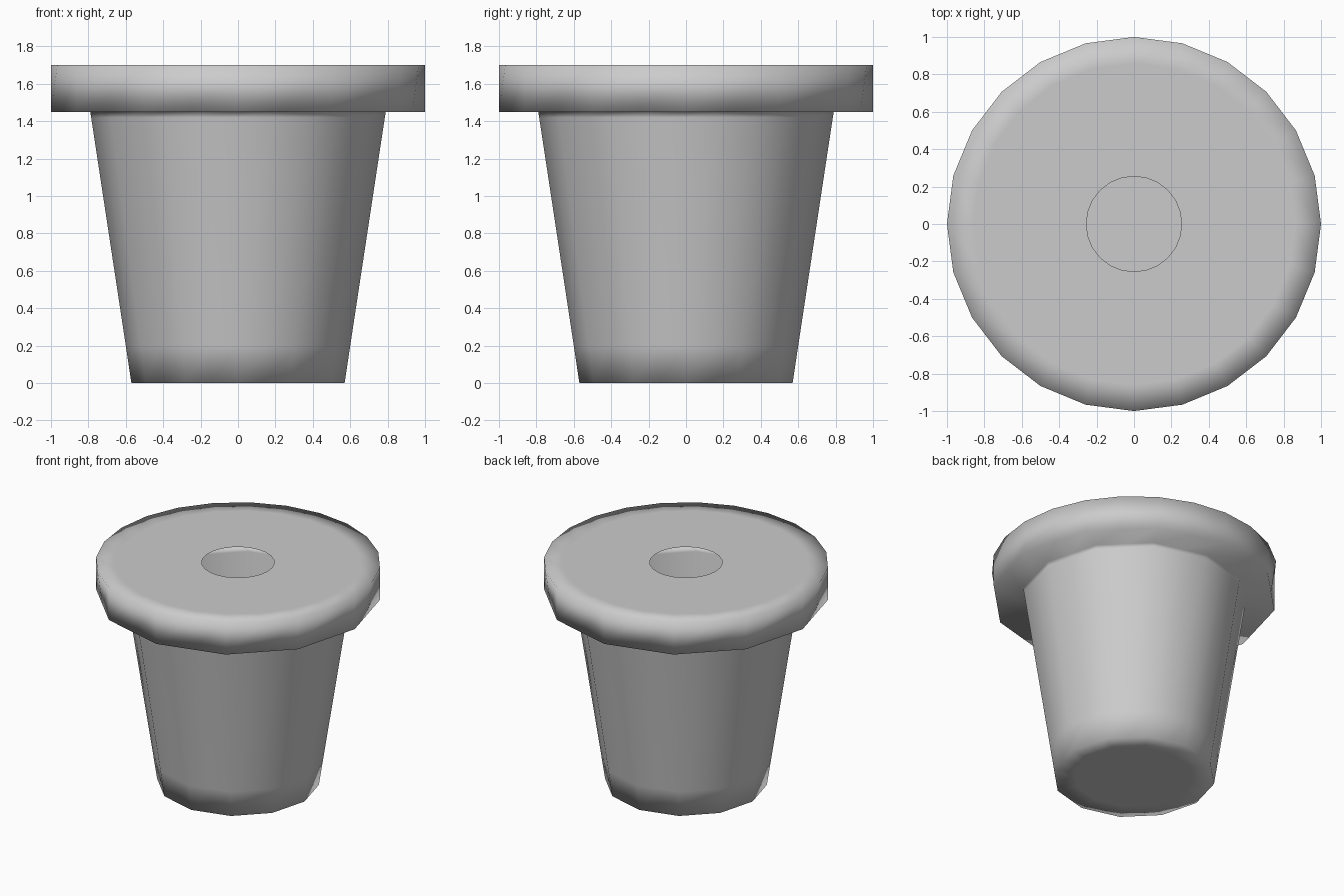
import bpy, bmesh
from math import cos, sin, pi

if "Cube" in bpy.data.objects:
    bpy.data.objects.remove(bpy.data.objects["Cube"])

N = 24

def ring(bm, radius, z, coarse):
    """24 points on a circle; coarse rings lie on a 12-sided outline."""
    verts = []
    for i in range(N):
        a = 2 * pi * i / N
        r = radius * cos(pi / 12) if coarse and i % 2 else radius
        verts.append(bm.verts.new((r * cos(a), r * sin(a), z)))
    return verts

# Profile from base to the open hole in the lid: radius, height, 12-sided?
profile = [
    (0.42, 0.00, True),
    (0.57, 0.00, True),
    (0.60, 0.20, True),
    (0.785, 1.42, True),
    (0.79, 1.45, True),
    (1.00, 1.45, True),
    (1.00, 1.70, False),
    (0.86, 1.70, False),
    (0.255, 1.70, False),
]

# Hollow tapered pot with an overhanging lid
bm = bmesh.new()
rings = [ring(bm, *p) for p in profile]
bm.faces.new(reversed(rings[0]))
for a, b in zip(rings, rings[1:]):
    for i in range(N):
        j = (i + 1) % N
        bm.faces.new((a[i], a[j], b[j], b[i]))
for f in bm.faces:
    f.smooth = True

mesh = bpy.data.meshes.new("lidded_pot")
bm.to_mesh(mesh)
bm.free()
pot = bpy.data.objects.new("lidded_pot", mesh)
bpy.context.collection.objects.link(pot)
